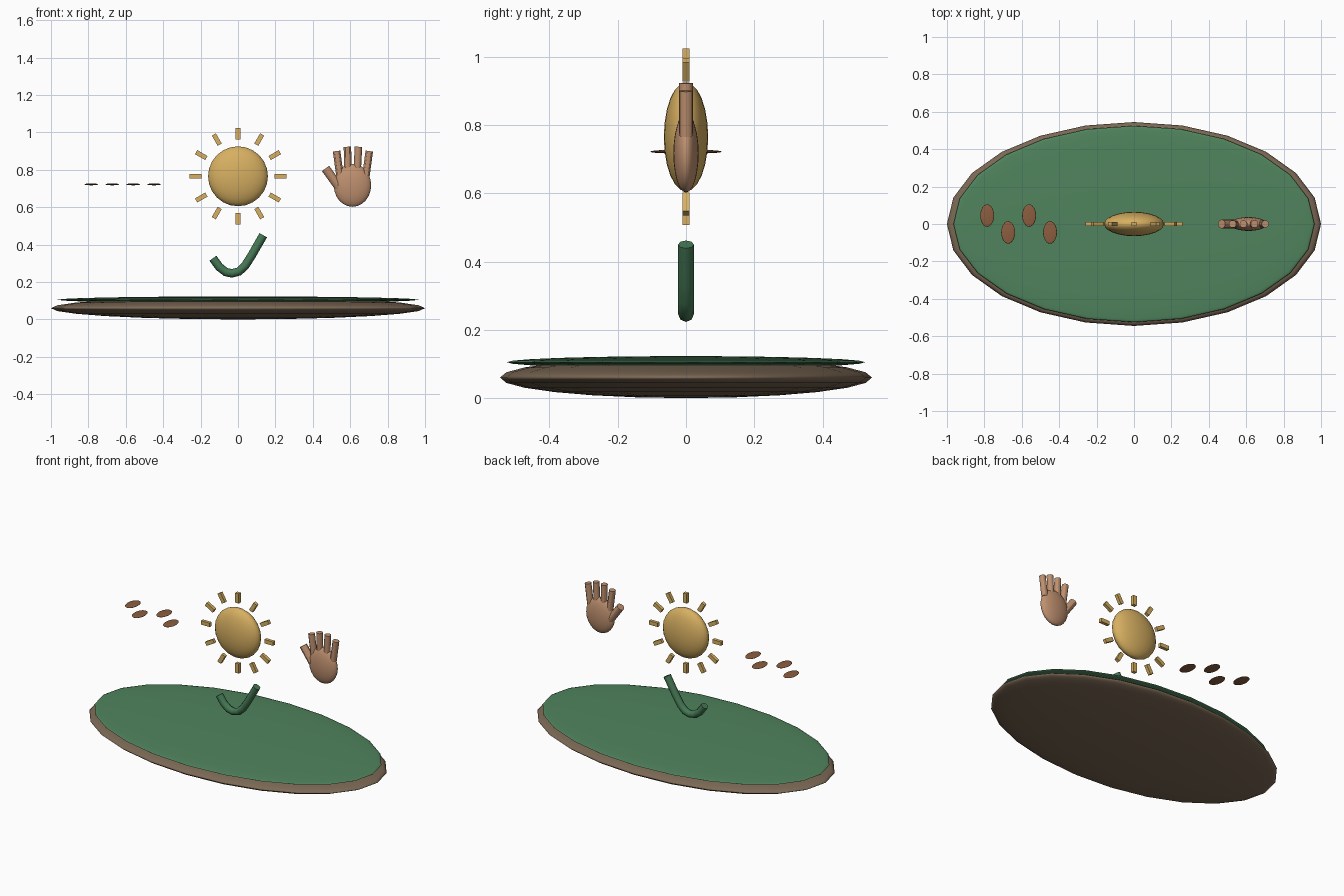
import bpy, math
from mathutils import Vector

if "Cube" in bpy.data.objects:
    bpy.data.objects.remove(bpy.data.objects["Cube"])


def material(name, rgb):
    m = bpy.data.materials.new(name)
    m.diffuse_color = (*rgb, 1)
    m.use_nodes = True
    m.node_tree.nodes["Principled BSDF"].inputs["Base Color"].default_value = m.diffuse_color
    return m


SOIL = material("soil", (0.20, 0.14, 0.09))
GRASS = material("grass", (0.08, 0.23, 0.11))
GOLD = material("gold", (0.68, 0.43, 0.12))
SKIN = material("skin", (0.52, 0.28, 0.16))
PRINT = material("print", (0.26, 0.11, 0.05))
LEAF = material("leaf", (0.06, 0.19, 0.09))


def finish(name, mat):
    o = bpy.context.object
    o.name = name
    o.data.materials.append(mat)
    return o


def ellipsoid(name, center, radii, mat):
    bpy.ops.mesh.primitive_uv_sphere_add(segments=24, ring_count=12, radius=1, location=center)
    o = finish(name, mat)
    o.scale = radii
    bpy.ops.object.shade_smooth()
    return o


def rod(name, a, b, radius, mat, sides=12):
    a, b = Vector(a), Vector(b)
    bpy.ops.mesh.primitive_cylinder_add(vertices=sides, radius=radius, depth=(b - a).length,
                                        location=(a + b) / 2)
    o = finish(name, mat)
    o.rotation_euler = (b - a).to_track_quat('Z', 'Y').to_euler()
    bpy.ops.object.shade_smooth_by_angle()
    return o


# Oval ground: soil lens with a thin grass lens on top
ellipsoid("soil_base", (0, 0, 0.06), (1.0, 0.545, 0.06), SOIL)
ellipsoid("grass_top", (0, 0, 0.105), (0.965, 0.525, 0.018), GRASS)

# Sun disc with twelve box rays
SUN_Z = 0.765
ellipsoid("sun_disc", (0, 0, SUN_Z), (0.16, 0.065, 0.16), GOLD)
for i in range(12):
    a = i * math.tau / 12
    bpy.ops.mesh.primitive_cube_add(
        size=1, location=(0.227 * math.sin(a), 0, SUN_Z + 0.227 * math.cos(a)))
    ray = finish(f"sun_ray_{i + 1}", GOLD)
    ray.scale = (0.025, 0.021, 0.063)
    ray.rotation_euler = (0, a, 0)

# Open hand: palm, four fingers, thumb
ellipsoid("palm", (0.612, 0, 0.717), (0.1, 0.037, 0.115), SKIN)
for i, (x0, x1, top) in enumerate([(0.545, 0.527, 0.90), (0.588, 0.585, 0.923),
                                   (0.636, 0.644, 0.923), (0.684, 0.702, 0.90)]):
    rod(f"finger_{i + 1}", (x0, 0, 0.768), (x1, 0, top), 0.02, SKIN)
rod("thumb", (0.545, 0, 0.70), (0.468, 0, 0.807), 0.024, SKIN)

# Trail of four thin footprints
for i, x in enumerate((-0.785, -0.673, -0.561, -0.449)):
    y = 0.045 if i % 2 == 0 else -0.045
    ellipsoid(f"footprint_{i + 1}", (x, y, 0.722), (0.037, 0.06, 0.005), PRINT)

# Curved tube hovering below the sun
curve = bpy.data.curves.new("curved_stem", 'CURVE')
curve.dimensions = '3D'
curve.bevel_depth = 0.023
curve.bevel_resolution = 2
curve.use_fill_caps = True
path = [(-0.134, 0.327), (-0.10, 0.28), (-0.065, 0.253), (-0.032, 0.246),
        (0.005, 0.256), (0.038, 0.287), (0.072, 0.34), (0.135, 0.45)]
spline = curve.splines.new('POLY')
spline.points.add(len(path) - 1)
for p, (x, z) in zip(spline.points, path):
    p.co = (x, 0, z, 1)
stem = bpy.data.objects.new("curved_stem", curve)
bpy.context.collection.objects.link(stem)
curve.materials.append(LEAF)
